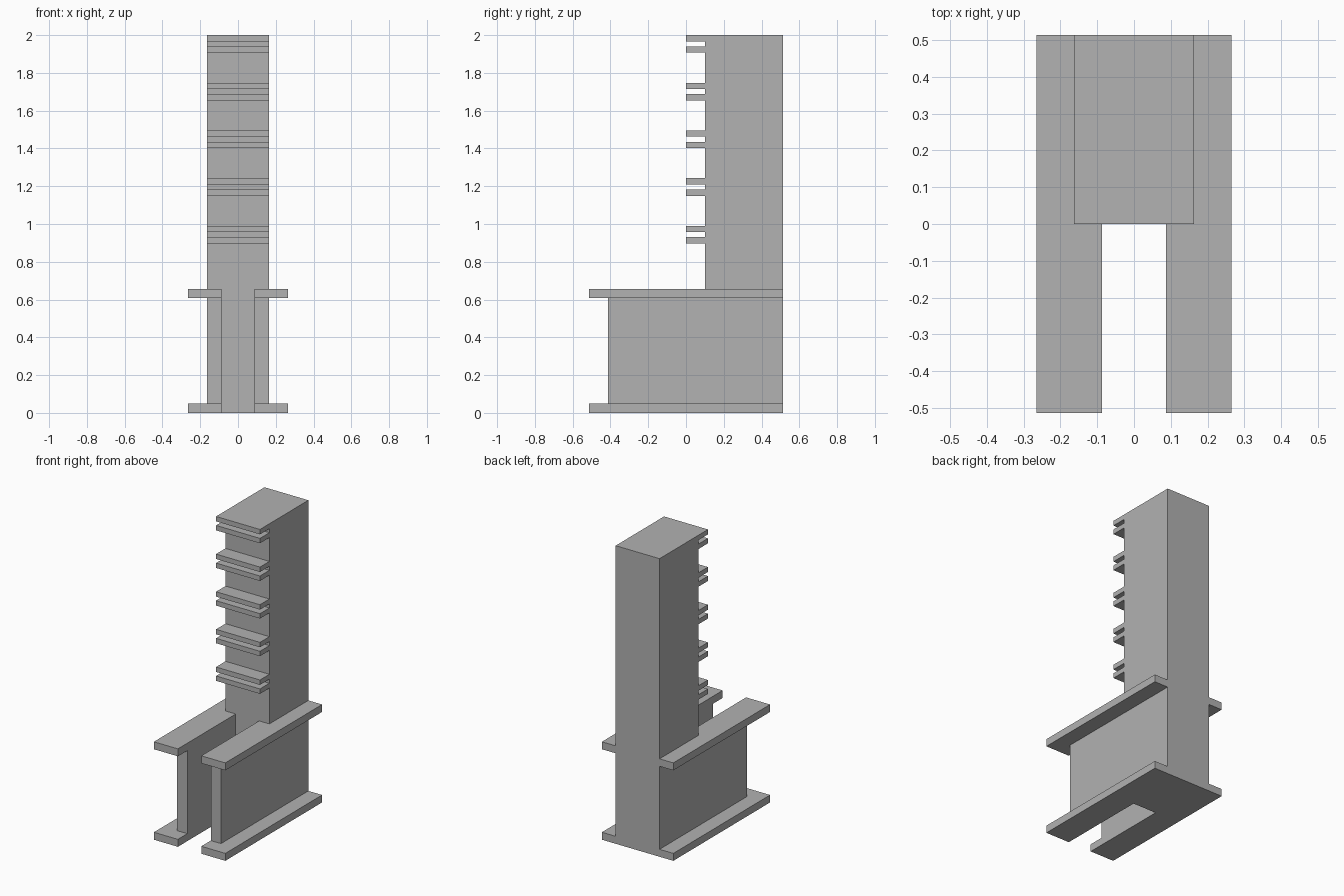
import bpy
import bmesh
from mathutils import Vector

if "Cube" in bpy.data.objects:
    bpy.data.objects.remove(bpy.data.objects["Cube"], do_unlink=True)

# Shared measurements
COLUMN_X, SLOT_X, RAIL_X = 0.163, 0.087, 0.265
BACK, FACE, TOOTH_TIP = 0.513, 0.1, 0.0
WEB_FRONT = -0.413
PLATE, RAIL_TOP, HEIGHT = 0.05, 0.657, 2.0
TOOTH, PAIR_GAP, PITCH = 0.033, 0.06, 0.2525

grey = bpy.data.materials.new("plain grey")
grey.use_nodes = True
colour = (0.445, 0.445, 0.445, 1)
grey.diffuse_color = colour
grey.node_tree.nodes["Principled BSDF"].inputs["Base Color"].default_value = colour


def prism(name, outline, offset):
    """Extrude a closed flat outline along an offset vector."""
    bm = bmesh.new()
    face = bm.faces.new([bm.verts.new(p) for p in outline])
    grown = bmesh.ops.extrude_face_region(bm, geom=[face], use_keep_orig=True)
    moved = [g for g in grown["geom"] if isinstance(g, bmesh.types.BMVert)]
    bmesh.ops.translate(bm, verts=moved, vec=Vector(offset))
    bmesh.ops.recalc_face_normals(bm, faces=bm.faces)
    mesh = bpy.data.meshes.new(name)
    bm.to_mesh(mesh)
    bm.free()
    mesh.materials.append(grey)
    obj = bpy.data.objects.new(name, mesh)
    bpy.context.collection.objects.link(obj)
    return obj


# Column with five pairs of teeth on its front face
side = [(BACK, 0), (BACK, HEIGHT)]
for pair in range(5):
    for k in range(2):
        top = HEIGHT - pair * PITCH - k * PAIR_GAP
        low = top - TOOTH
        if top < HEIGHT:
            side.append((FACE, top))
        side += [(TOOTH_TIP, top), (TOOTH_TIP, low), (FACE, low)]
side.append((FACE, 0))
prism("toothed_column", [(-COLUMN_X, y, z) for y, z in side], (2 * COLUMN_X, 0, 0))

# Flanged beams on both sides, notched around the column
plate = [(SLOT_X, -BACK), (RAIL_X, -BACK), (RAIL_X, BACK),
         (COLUMN_X, BACK), (COLUMN_X, FACE), (SLOT_X, FACE)]
web = [(SLOT_X, WEB_FRONT), (COLUMN_X, WEB_FRONT), (COLUMN_X, FACE), (SLOT_X, FACE)]
for label, s in (("left", 1), ("right", -1)):
    for name, shape, z, tall in (
        ("bottom_flange", plate, 0, PLATE),
        ("web", web, PLATE, RAIL_TOP - 2 * PLATE),
        ("top_flange", plate, RAIL_TOP - PLATE, PLATE),
    ):
        prism(f"{label}_{name}", [(s * x, y, z) for x, y in shape], (0, 0, tall))
